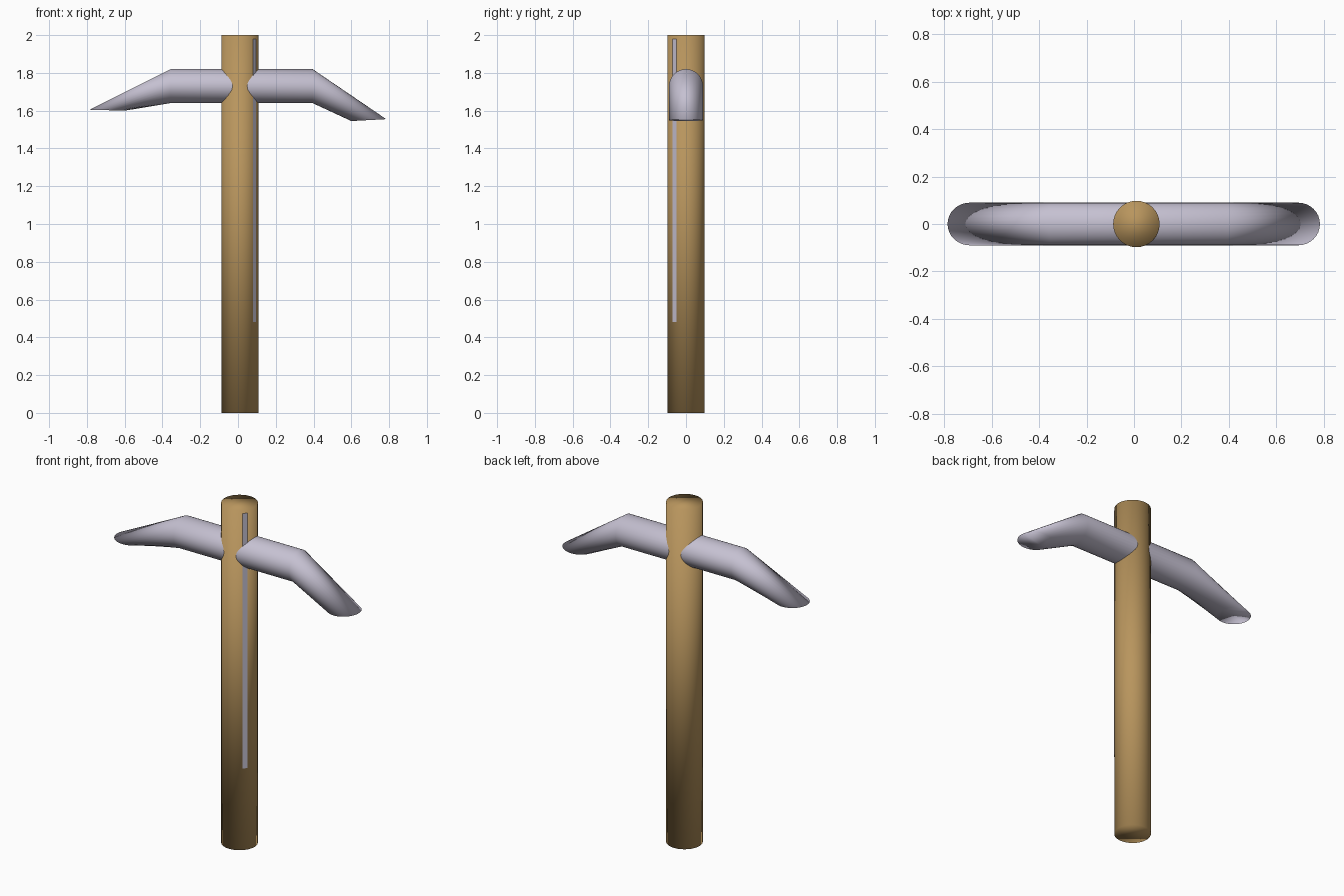
import bpy, bmesh, math
from mathutils import Vector, Matrix

if "Cube" in bpy.data.objects:
    bpy.data.objects.remove(bpy.data.objects["Cube"])


def material(name, rgb):
    m = bpy.data.materials.new(name)
    m.diffuse_color = (*rgb, 1)
    m.use_nodes = True
    m.node_tree.nodes["Principled BSDF"].inputs["Base Color"].default_value = m.diffuse_color
    return m


wood = material("wood brown", (0.48, 0.30, 0.11))
steel = material("steel grey", (0.56, 0.53, 0.64))


def finish(bm, name, mat, smooth):
    bmesh.ops.recalc_face_normals(bm, faces=bm.faces)
    me = bpy.data.meshes.new(name)
    bm.to_mesh(me)
    bm.free()
    me.materials.append(mat)
    for p in me.polygons:
        p.use_smooth = smooth
    ob = bpy.data.objects.new(name, me)
    bpy.context.collection.objects.link(ob)
    return ob


def loft(name, rings, half_width, mat, n=32):
    """Skin elliptical rings, each given by its two opposite (x, z) points; ends capped."""
    bm = bmesh.new()
    loops = []
    for a, b in rings:
        a, b = Vector((a[0], 0, a[1])), Vector((b[0], 0, b[1]))
        mid, half = (a + b) / 2, (a - b) / 2
        loops.append([bm.verts.new(mid + half * math.cos(t) + Vector((0, half_width * math.sin(t), 0)))
                      for t in (2 * math.pi * i / n for i in range(n))])
    for p, q in zip(loops, loops[1:]):
        for i in range(n):
            j = (i + 1) % n
            bm.faces.new((p[i], p[j], q[j], q[i]))
    bm.faces.new(loops[0])
    bm.faces.new(loops[-1])
    return finish(bm, name, mat, True)


# Wooden shaft, softly shaded over its caps
CX, R = 0.01, 0.098
loft("handle", [((CX + R, 0), (CX - R, 0)), ((CX + R, 2), (CX - R, 2))], R, wood)

# Bent steel head: (upper point, lower point) of each ring, left to right
loft("pick_head", [((-0.787, 1.605), (-0.60, 1.60)),
                   ((-0.357, 1.82), (-0.357, 1.64)),
                   ((0.395, 1.82), (0.395, 1.64)),
                   ((0.785, 1.555), (0.60, 1.545))], 0.09, steel)

# Thin steel strip let into the shaft, just proud of its front right side
bm = bmesh.new()
bmesh.ops.create_cube(bm, size=1)
bmesh.ops.scale(bm, vec=(0.195, 0.026, 1.50), verts=bm.verts)
bmesh.ops.translate(bm, vec=(0.001, 0, 0), verts=bm.verts)
bmesh.ops.rotate(bm, matrix=Matrix.Rotation(math.radians(-38), 3, 'Z'), verts=bm.verts)
bmesh.ops.translate(bm, vec=(CX, 0, 1.23), verts=bm.verts)
finish(bm, "inlay_strip", steel, False)
